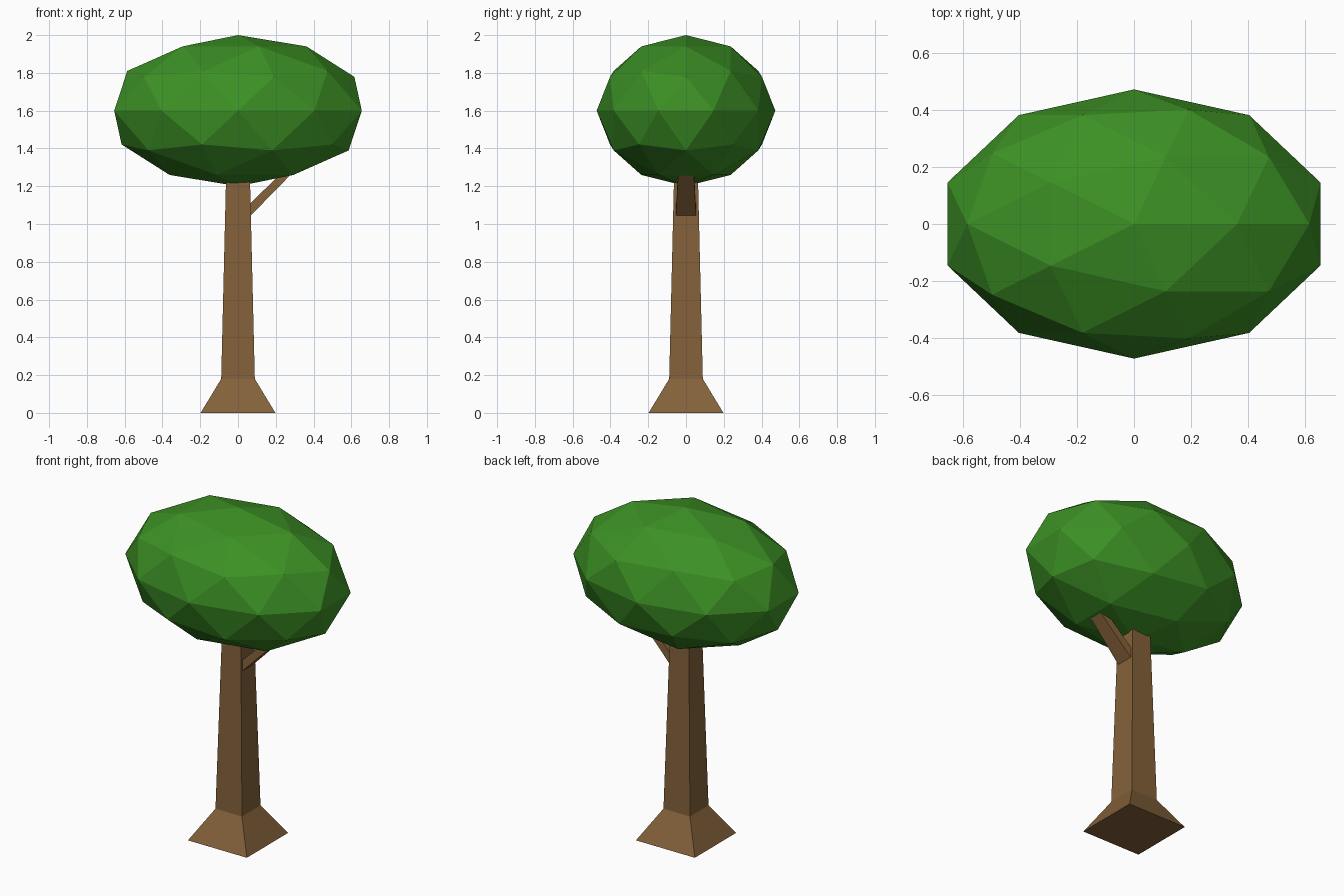
import bpy, bmesh
from mathutils import Vector

if "Cube" in bpy.data.objects:
    bpy.data.objects.remove(bpy.data.objects["Cube"])


def material(name, color):
    mat = bpy.data.materials.new(name)
    mat.diffuse_color = (*color, 1)
    mat.use_nodes = True
    mat.node_tree.nodes["Principled BSDF"].inputs["Base Color"].default_value = mat.diffuse_color
    return mat


def loft(name, sections, mat):
    """Four-sided limb: each section is (centre, half-width vector, half-depth vector)."""
    bm = bmesh.new()
    rings = []
    for c, u, v in sections:
        c, u, v = Vector(c), Vector(u), Vector(v)
        rings.append([bm.verts.new(c + a * u + b * v)
                      for a, b in ((-1, -1), (1, -1), (1, 1), (-1, 1))])
    for low, high in zip(rings, rings[1:]):
        for i in range(4):
            j = (i + 1) % 4
            bm.faces.new((low[i], low[j], high[j], high[i]))
    bm.faces.new(rings[0][::-1])
    bm.faces.new(rings[-1])
    bmesh.ops.recalc_face_normals(bm, faces=bm.faces)
    mesh = bpy.data.meshes.new(name)
    bm.to_mesh(mesh)
    bm.free()
    mesh.materials.append(mat)
    obj = bpy.data.objects.new(name, mesh)
    bpy.context.collection.objects.link(obj)
    return obj


bark = material("bark", (0.23, 0.12, 0.042))
leaf = material("leaf", (0.045, 0.28, 0.018))

# Square trunk with flared foot, its top tucked inside the crown
loft("trunk", [((0, 0, z), (r, 0, 0), (0, r, 0))
               for z, r in ((0, 0.198), (0.18, 0.089), (1.3, 0.062))], bark)

# Flat tapered side branch, rising at 45 degrees from the trunk into the crown
loft("branch", [((x, 0, x + 1.011), (t, 0, -t), (0, w, 0))
                for x, t, w in ((0.04, 0.017, 0.054), (0.26, 0.0145, 0.042))], bark)

# Faceted oval crown
bpy.ops.mesh.primitive_ico_sphere_add(subdivisions=2, radius=1, location=(0, 0, 1.6))
crown = bpy.context.object
crown.name = "crown"
crown.scale = (0.689, 0.473, 0.4)
crown.data.materials.append(leaf)
